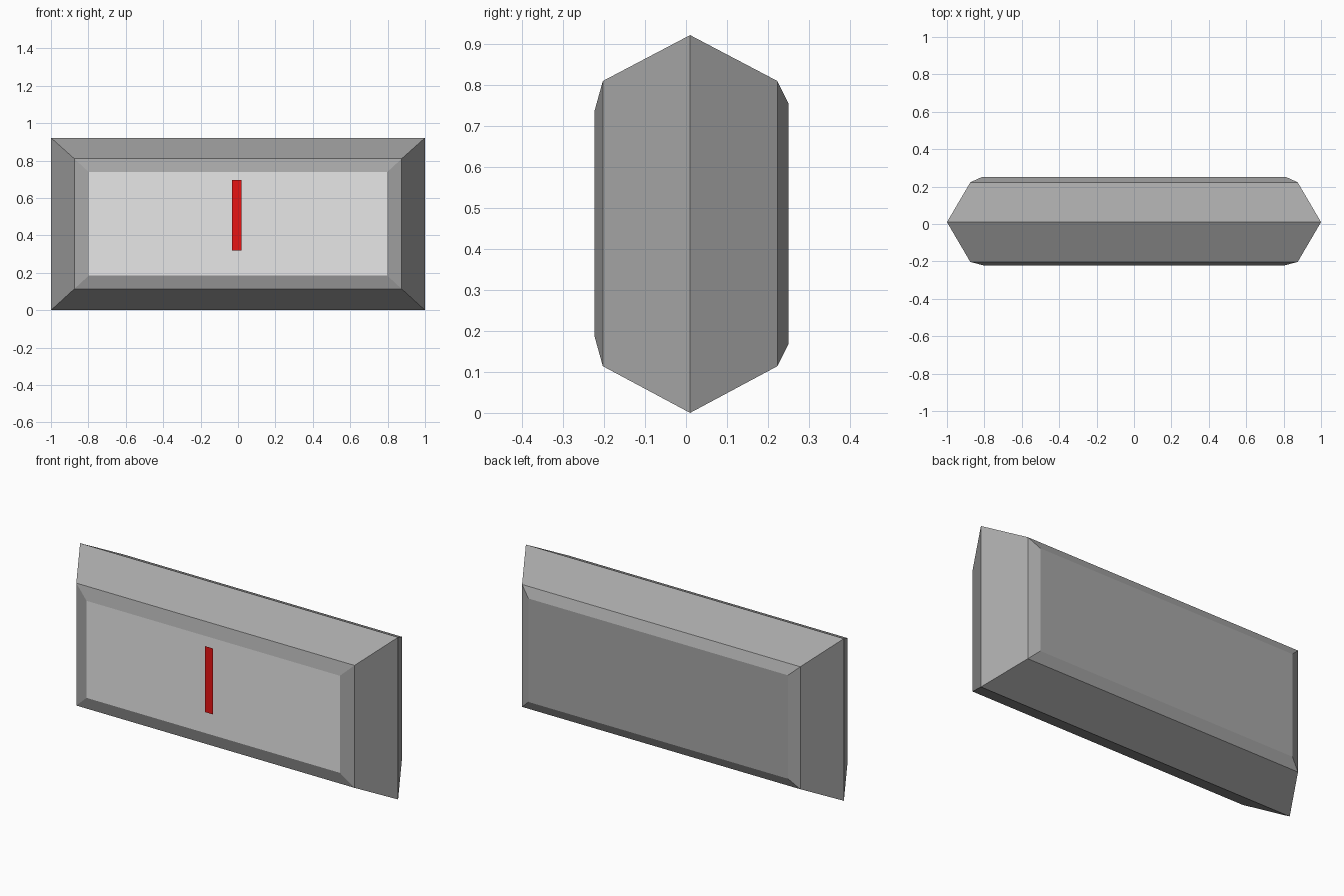
import bpy, bmesh

default = bpy.data.objects.get("Cube")
if default:
    bpy.data.objects.remove(default, do_unlink=True)


def material(name, rgb):
    mat = bpy.data.materials.new(name)
    mat.use_nodes = True
    mat.diffuse_color = (*rgb, 1)
    bsdf = next(n for n in mat.node_tree.nodes if n.type == 'BSDF_PRINCIPLED')
    bsdf.inputs["Base Color"].default_value = (*rgb, 1)
    return mat


def rectangle(bm, y, half_width, bottom, top):
    corners = [(-half_width, bottom), (half_width, bottom),
               (half_width, top), (-half_width, top)]
    return [bm.verts.new((x, y, z)) for x, z in corners]


def finish(bm, name, mats):
    mesh = bpy.data.meshes.new(name)
    bm.to_mesh(mesh)
    bm.free()
    for mat in mats:
        mesh.materials.append(mat)
    obj = bpy.data.objects.new(name, mesh)
    bpy.context.collection.objects.link(obj)
    return obj


grey = material("casing grey", (0.39, 0.39, 0.39))
pale = material("dial pale grey", (0.8, 0.8, 0.8))
red = material("needle red", (0.8, 0.007, 0.007))

# Casing: rectangular sections from front to back (y, half width, bottom, top)
sections = [
    (-0.223, 0.797, 0.186, 0.738),
    (-0.203, 0.875, 0.114, 0.81),
    (0.01, 1.0, 0.0, 0.922),
    (0.223, 0.875, 0.114, 0.81),
    (0.25, 0.816, 0.168, 0.756),
]
bm = bmesh.new()
rings = [rectangle(bm, *s) for s in sections]
for a, b in zip(rings, rings[1:]):
    for i in range(4):
        j = (i + 1) % 4
        bm.faces.new((a[i], b[i], b[j], a[j]))
dial = bm.faces.new(rings[0])
bm.faces.new(rings[-1][::-1])
bmesh.ops.recalc_face_normals(bm, faces=bm.faces)
# Front dial face
dial.material_index = 1
finish(bm, "casing", [grey, pale])

# Needle: a flat strip floating just ahead of the dial
bm = bmesh.new()
bm.faces.new(rectangle(bm, -0.25, 0.025, 0.32, 0.695))
needle = finish(bm, "needle", [red])
needle.location.x = -0.007
